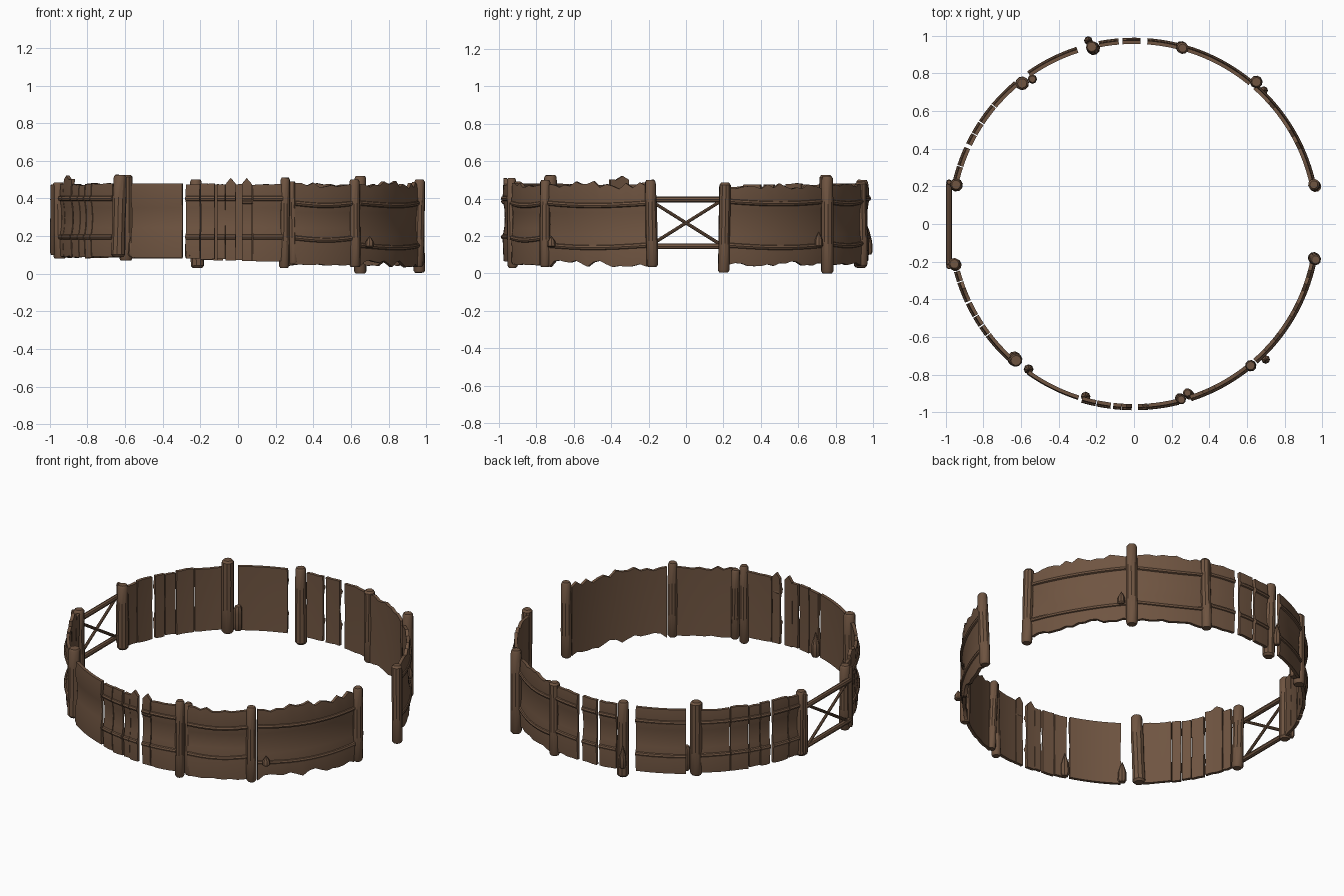
import bpy, bmesh, math, random
from mathutils import Vector

if "Cube" in bpy.data.objects:
    bpy.data.objects.remove(bpy.data.objects["Cube"])

random.seed(7)
wood = bpy.data.materials.new("weathered brown wood")
wood.diffuse_color = (0.16, 0.09, 0.053, 1)
wood.use_nodes = True
wood.node_tree.nodes["Principled BSDF"].inputs["Base Color"].default_value = wood.diffuse_color


def finish(name, bm):
    bmesh.ops.recalc_face_normals(bm, faces=bm.faces[:])
    me = bpy.data.meshes.new(name)
    bm.to_mesh(me)
    bm.free()
    me.materials.append(wood)
    ob = bpy.data.objects.new(name, me)
    bpy.context.collection.objects.link(ob)
    bpy.context.view_layer.objects.active = ob
    ob.select_set(True)
    bpy.ops.object.shade_smooth_by_angle(angle=math.radians(35))
    ob.select_set(False)


def loft(bm, rings):
    """Skin a list of closed point rings and cap both ends."""
    vs = [[bm.verts.new(p) for p in ring] for ring in rings]
    n = len(vs[0])
    for a, b in zip(vs, vs[1:]):
        for i in range(n):
            bm.faces.new((a[i], a[(i + 1) % n], b[(i + 1) % n], b[i]))
    bm.faces.new(vs[0])
    bm.faces.new(vs[-1])


def polar(deg, r, z):
    t = math.radians(deg)
    return Vector((r * math.cos(t), r * math.sin(t), z))


def log(name, p, q, r, sides=10, point=False, wobble=0.05):
    """Rough round timber from p to q, with worn or pointed end."""
    p, q = Vector(p), Vector(q)
    d = q - p
    u = d.normalized().orthogonal().normalized()
    w = d.normalized().cross(u)
    e = min(0.012 / d.length, 0.2)
    prof = [(0, .75), (e, 1), (.35, 1), (.7, .97), (1 - e, .95), (1, .7)]
    if point:
        prof = [(0, .7), (.1, 1), (.5, .95), (.75, .55), (1, .08)]
    rings = []
    for t, s in prof:
        k = r * s * (1 + random.uniform(-wobble, wobble))
        rings.append([p + d * t + k * (u * math.cos(i * math.tau / sides) + w * math.sin(i * math.tau / sides))
                      for i in range(sides)])
    bm = bmesh.new()
    loft(bm, rings)
    finish(name, bm)


def panel(name, a0, a1, zb, zt, hi, lo, rag_b=0.0, rag_t=0.0, rails=True, peak=0.0):
    """Wall board following the ring, dished between two outer rails."""
    span = a1 - a0
    n = max(2, round(span / 2.2))
    mid = (hi + lo) / 2
    bm = bmesh.new()
    rings, tops, lows = [], [], []
    for i in range(n + 1):
        a = a0 + span * i / n
        b = zb + (random.uniform(-.4, 1) * rag_b)
        t = zt + (random.uniform(-1, .6) * rag_t)
        if peak and i == n // 2:
            t += peak
        rings.append([polar(a, .957, b), polar(a, .961, mid), polar(a, .957, t), polar(a, .976, t),
                      polar(a, .981, hi), polar(a, .972, hi - .05), polar(a, .969, mid),
                      polar(a, .972, lo + .05), polar(a, .981, lo), polar(a, .976, b)])
    loft(bm, rings)
    if rails:
        for z in (hi, lo):
            loft(bm, [[polar(a0 + span * i / n, .977 + .013 * math.cos(k * math.tau / 8),
                             z + .014 * math.sin(k * math.tau / 8)
                             - .012 * math.sin(math.pi * i / n) * (span > 20))
                       for k in range(8)] for i in range(n + 1)])
    finish(name, bm)


# big ragged panels on the right half
panel("ragged_panel_back_right", 13.5, 48.5, .045, .47, .385, .15, .02, .02)
panel("ragged_panel_back", 50.5, 73.5, .045, .475, .385, .16, .012, .015)
panel("ragged_panel_front_right", -48.5, -12.5, .045, .475, .375, .15, .03, .03)
panel("ragged_panel_front", -72, -51, .045, .475, .375, .19, .006, .02)

# plain panels on the left half
panel("plain_panel_back_left", 108, 125, .08, .48, .40, .19, rails=True)
panel("plain_panel_front_left", 234.5, 252.3, .085, .48, .40, .195, rails=False)

# planks: start angle, end angle, bottom, top, peak
planks = [
    (76.5, 85.8, .065, .475, 0), (88, 93.6, .07, .475, 0), (94.8, 101, .07, .475, 0),
    (130, 139.8, .085, .475, 0), (140.1, 146.3, .08, .48, 0), (146.7, 150.5, .09, .47, 0),
    (150.8, 154.3, .085, .475, 0), (155.5, 161.5, .085, .475, 0), (161.8, 166, .09, .465, 0),
    (195, 198.2, .09, .475, 0), (198.5, 205, .09, .50, .025), (205.6, 210, .085, .475, 0),
    (210.3, 213.5, .09, .47, 0), (213.9, 217, .085, .475, 0), (217.3, 227, .09, .48, 0),
    (253.5, 258, .08, .475, 0), (258.3, 262.7, .075, .48, 0), (263.5, 266, .075, .475, 0),
    (266.1, 269.3, .07, .475, .035), (271.2, 274.3, .065, .475, .035), (274.6, 284, .065, .475, 0),
]
for i, (a0, a1, zb, zt, pk) in enumerate(planks):
    panel(f"plank_{i}", a0, a1, zb, zt, .40, .195, .004, .004, peak=pk)

# main posts: x, y, bottom, top, radius
posts = [
    (.96, .205, .005, .485, .031), (.96, -.185, .035, .50, .031),
    (.65, .755, 0, .52, .034), (.62, -.753, .035, .50, .03),
    (.255, .938, .04, .49, .032), (-.22, .937, .03, .50, .034),
    (-.595, .748, .07, .525, .037), (-.632, -.72, .09, .525, .037),
    (-.945, .208, .08, .48, .034), (-.952, -.215, .08, .485, .034),
    (.248, -.93, .03, .51, .028), (.29, -.903, .05, .49, .025),
]
for i, (x, y, z0, z1, r) in enumerate(posts):
    j = random.uniform(-.006, .006)
    log(f"post_{i}", (x - j, y + j, z0), (x + j, y - j, z1), r)

# short broken stakes
stakes = [(-.54, .77, .09, .24, .025, False), (-.56, -.772, .09, .22, .025, True),
          (-.257, -.917, .08, .23, .026, True), (-.243, .975, .10, .24, .022, True),
          (.70, -.72, .14, .20, .022, True), (.69, .71, .14, .22, .022, True)]
for i, (x, y, z0, z1, r, pt) in enumerate(stakes):
    log(f"stake_{i}", (x, y, z0), (x, y, z1), r, 8, pt)

# short brace on the front and spare end post
log("front_brace", (.02, -.972, .385), (.08, -.972, .385), .016, 8)

# gate on the left with two bars and crossed braces
gx = -.983
for nm, z in (("gate_top_bar", .395), ("gate_bottom_bar", .145)):
    log(nm, (gx, -.23, z), (gx, .225, z), .016, 8, wobble=.01)
for nm, s in (("gate_brace_a", 1), ("gate_brace_b", -1)):
    log(nm, (gx, -.2 * s, .145), (gx, .2 * s, .395), .009, 8, wobble=.01)
for nm, y in (("gate_end_a", -.225), ("gate_end_b", .222)):
    log(nm, (gx, y, .10), (gx, y, .475), .015, 8)
